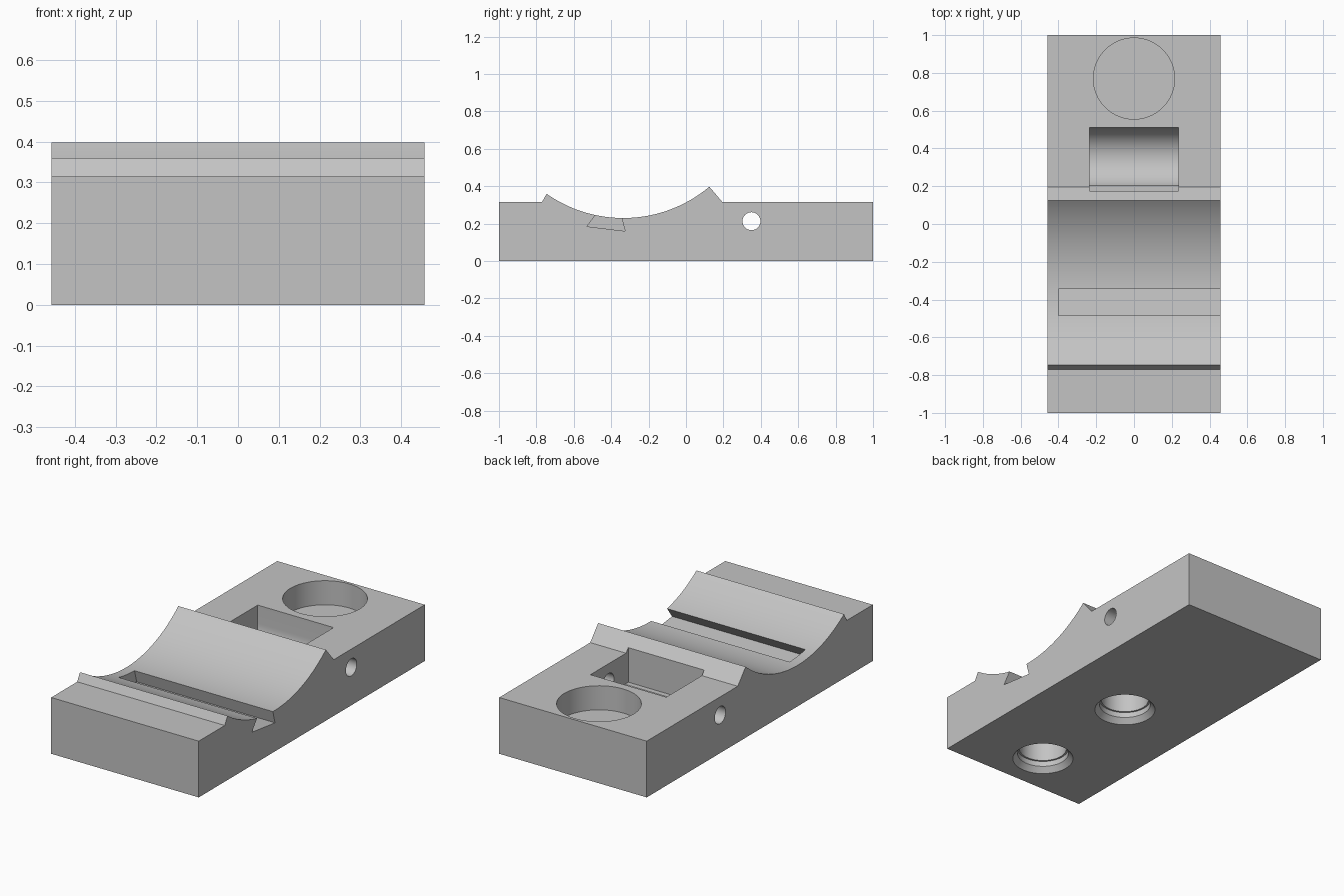
import bpy
import bmesh
from math import sin, cos, pi, atan2

cube = bpy.data.objects.get("Cube")
if cube:
    bpy.data.objects.remove(cube, do_unlink=True)

HALF = 0.457   # half width of the block
TOP = 0.315    # height of the flat deck


def material(name, value):
    mat = bpy.data.materials.new(name)
    mat.use_nodes = True
    colour = (value, value, value, 1)
    mat.diffuse_color = colour
    bsdf = next(n for n in mat.node_tree.nodes if n.type == 'BSDF_PRINCIPLED')
    bsdf.inputs["Base Color"].default_value = colour
    return mat


def link(name, bm):
    bmesh.ops.recalc_face_normals(bm, faces=bm.faces[:])
    mesh = bpy.data.meshes.new(name)
    bm.to_mesh(mesh)
    bm.free()
    obj = bpy.data.objects.new(name, mesh)
    bpy.context.collection.objects.link(obj)
    return obj


def arc(cy, cz, r, start, end, steps):
    angles = [start + (end - start) * i / steps for i in range(steps + 1)]
    return [(cy + r * cos(a), cz + r * sin(a)) for a in angles]


def prism(name, profile, x0, x1):
    """Extrude a (y, z) outline along x."""
    bm = bmesh.new()
    face = bm.faces.new([bm.verts.new((x0, y, z)) for y, z in profile])
    new = bmesh.ops.extrude_face_region(bm, geom=[face])["geom"]
    moved = [v for v in new if isinstance(v, bmesh.types.BMVert)]
    bmesh.ops.translate(bm, verts=moved, vec=(x1 - x0, 0, 0))
    return link(name, bm)


def turned(name, y, profile, steps=64):
    """Closed round solid from (radius, z) rings on a vertical axis."""
    bm = bmesh.new()
    rings = []
    for r, z in profile:
        rings.append([bm.verts.new((px, py + y, z)) for px, py in
                      arc(0, 0, r, 0, 2 * pi, steps)[:-1]])
    for low, high in zip(rings, rings[1:]):
        for i in range(steps):
            j = (i + 1) % steps
            bm.faces.new((low[i], low[j], high[j], high[i]))
    bm.faces.new(rings[0])
    bm.faces.new(rings[-1])
    return link(name, bm)


# Block with a curved cradle between two ridges
cy, cz, radius = -0.335, 0.945, 0.715
front_angle = atan2(0.36 - cz, -0.745 - cy)
rear_angle = atan2(0.397 - cz, 0.125 - cy)
outline = [(-1, 0), (-1, TOP), (-0.77, TOP)]
outline += arc(cy, cz, radius, front_angle, rear_angle, 48)
outline += [(0.195, TOP), (1, TOP), (1, 0)]
block = prism("cradle_block", outline, -HALF, HALF)

# Dovetail slot, open on the left side
dovetail = [(-0.53, 0.185), (-0.325, 0.16), (-0.35, 0.25), (-0.47, 0.265)]
cutters = [prism("dovetail_cutter", dovetail, -0.40, HALF + 0.1)]

# Pocket with a rounded floor and a small ledge
axis_y, axis_z = 0.35, 0.213
floor = arc(axis_y, axis_z, 0.16, pi + 0.438, 2 * pi, 32)
pocket = [(0.175, 0.5), (0.175, floor[0][1])] + floor + [(0.51, 0.5)]
cutters.append(prism("pocket_cutter", pocket, -0.235, 0.235))

# Cross pin hole through both sides
pin = arc(axis_y, axis_z, 0.048, 0, 2 * pi, 40)[:-1]
cutters.append(prism("pin_cutter", pin, -0.6, 0.6))

# Round recess on the deck
cutters.append(turned("recess_cutter", 0.77, [(0.215, 0.18), (0.215, 0.5)]))

# Chamfered, stepped blind holes underneath
stepped = [(0.16, -0.05), (0.16, 0), (0.135, 0.03),
           (0.135, 0.06), (0.125, 0.06), (0.125, 0.2)]
for y in (-0.075, -0.753):
    cutters.append(turned("bottom_hole_cutter", y, stepped))

# Apply the cuts and remove the cutters
for cutter in cutters:
    cutter.hide_render = True
    cut = block.modifiers.new(cutter.name, 'BOOLEAN')
    cut.operation = 'DIFFERENCE'
    cut.solver = 'EXACT'
    cut.object = cutter
bpy.context.view_layer.update()
graph = bpy.context.evaluated_depsgraph_get()
result = bpy.data.meshes.new_from_object(block.evaluated_get(graph))
block.modifiers.clear()
block.data = result
for cutter in cutters:
    bpy.data.objects.remove(cutter, do_unlink=True)

# Finish
block.data.materials.clear()
block.data.materials.append(material("light_grey", 0.55))
bpy.ops.object.select_all(action='DESELECT')
block.select_set(True)
bpy.context.view_layer.objects.active = block
bpy.ops.object.shade_smooth_by_angle(angle=pi / 9)
